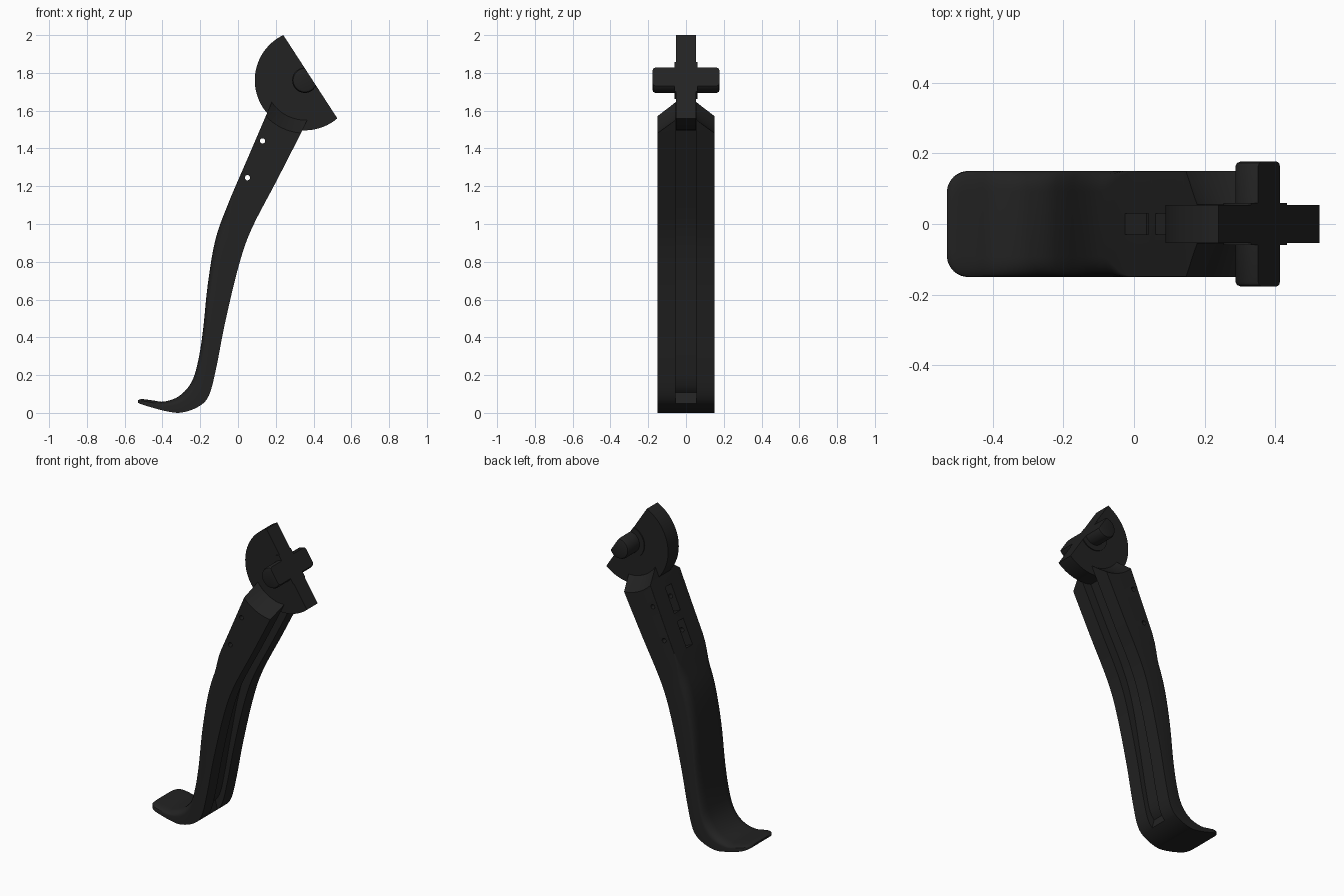
import bpy, bmesh, math
from mathutils import Vector, Matrix

if "Cube" in bpy.data.objects:
    bpy.data.objects.remove(bpy.data.objects["Cube"])

black = bpy.data.materials.new("matte black")
black.diffuse_color = (0.016, 0.016, 0.016, 1)
black.use_nodes = True
black.node_tree.nodes["Principled BSDF"].inputs["Base Color"].default_value = black.diffuse_color

PIVOT = Vector((0.354, 0, 1.761))
CHORD = Vector((0.24, 0, 2.0))
CHORD_N = Vector((0.839, 0, 0.544))


def finish(bm, name):
    bmesh.ops.recalc_face_normals(bm, faces=bm.faces)
    me = bpy.data.meshes.new(name)
    bm.to_mesh(me)
    bm.free()
    me.materials.append(black)
    ob = bpy.data.objects.new(name, me)
    bpy.context.collection.objects.link(ob)
    return ob


def loft(rings):
    """Skin closed rings of points and cap both ends."""
    bm = bmesh.new()
    vs = [[bm.verts.new(p) for p in r] for r in rings]
    n = len(vs[0])
    for a, b in zip(vs, vs[1:]):
        for i in range(n):
            j = (i + 1) % n
            bm.faces.new((a[i], a[j], b[j], b[i]))
    bm.faces.new(vs[0])
    bm.faces.new(vs[-1][::-1])
    return bm


def lathe(name, profile, centre=PIVOT, segs=64, clip=False):
    """Turn (y, radius) pairs about a y axis; optionally cut flat on the chord."""
    rings = []
    for y, r in profile:
        rings.append([centre + Vector((r * math.cos(a), y, r * math.sin(a)))
                      for a in (2 * math.pi * k / segs for k in range(segs))])
    bm = loft(rings)
    if clip:
        cut = bmesh.ops.bisect_plane(bm, geom=bm.verts[:] + bm.edges[:] + bm.faces[:],
                                     plane_co=CHORD, plane_no=CHORD_N, clear_outer=True)
        edges = [e for e in cut["geom_cut"] if isinstance(e, bmesh.types.BMEdge)]
        bmesh.ops.contextual_create(bm, geom=edges)
    return finish(bm, name)


def subtract(ob, cutters):
    bpy.context.view_layer.objects.active = ob
    for c in cutters:
        m = ob.modifiers.new("cut", "BOOLEAN")
        m.operation, m.solver, m.object = "DIFFERENCE", "EXACT", c
        bpy.ops.object.modifier_apply(modifier=m.name)
        bpy.data.objects.remove(c)


def smooth(ob):
    bpy.ops.object.select_all(action="DESELECT")
    ob.select_set(True)
    bpy.context.view_layer.objects.active = ob
    bpy.ops.object.shade_smooth_by_angle(angle=math.radians(30))


# Lever: upper-left and lower-right edge of each station (x, z, x, z), tip to top
STATIONS = [
    (-.53, .066, -.53, .054), (-.51, .073, -.51, .045), (-.45, .066, -.45, .027),
    (-.39, .06, -.385, .010), (-.31, .09, -.305, .001), (-.245, .165, -.215, .03),
    (-.21, .28, -.155, .09), (-.185, .44, -.115, .24), (-.16, .68, -.07, .47),
    (-.12, .915, 0, .765), (-.055, 1.10, .07, .97), (.05, 1.345, .205, 1.23),
    (.155, 1.59, .335, 1.485), (.185, 1.66, .38, 1.58)]


def station(u):
    """Catmull-Rom point along the station list."""
    last = len(STATIONS) - 1
    i = min(int(u), last - 1)
    t = u - i
    p = [STATIONS[max(0, min(last, i + k))] for k in (-1, 0, 1, 2)]
    return [0.5 * (2 * b + (c - a) * t + (2 * a - 5 * b + 4 * c - d) * t * t
                   + (3 * b - a - 3 * c + d) * t ** 3) for a, b, c, d in zip(*p)]


def lever_ring(u, groove):
    lx, lz, rx, rz = station(u)
    left, right = Vector((lx, 0, lz)), Vector((rx, 0, rz))
    thick = (right - left).length
    # rounded corners of the tip
    d = max(0, min(0.06, lx + 0.53))
    w = 0.09 + math.sqrt(max(0, 0.06 ** 2 - (0.06 - d) ** 2))
    # soft edges on the lower shank, crisp edges on the upper block
    soft = max(0, min(1, (10.3 - u) / 0.6))
    fy = 0.003 + 0.055 * soft
    fd = min(0.003 + 0.045 * soft, 0.45 * thick)
    pts = []
    for k in range(7):
        a = math.pi / 2 * k / 6
        pts.append((w - fy + fy * math.sin(a), fd - fd * math.cos(a)))
    g = 0.056
    deep = thick - (0.06 if groove else 0)
    half = pts + [(w, thick), (g, thick), (g, deep)]
    loop = half + [(-y, t) for y, t in reversed(half)]
    axis = (right - left).normalized()
    return [left + axis * t + Vector((0, y, 0)) for y, t in loop]


us = [0, .08, .2, .4, .6, .8] + [1 + k / 5 for k in range(61)]
GROOVE_START = 5.45
rings = [lever_ring(u, False) for u in us if u < GROOVE_START]
rings += [lever_ring(GROOVE_START, False), lever_ring(GROOVE_START + 0.004, True)]
rings += [lever_ring(u, True) for u in us if u > GROOVE_START + 0.01]
lever = finish(loft(rings), "lever")

# Conical relief around the pivot, two cross holes and two slots
cutters = [lathe("relief_cutter", [(-.2, .317), (-.055, .21), (.055, .21), (.2, .317)], segs=96)]
for x, z in ((.05, 1.245), (.13, 1.44)):
    cutters.append(lathe("hole_cutter", [(-.3, .014), (.3, .014)], Vector((x, 0, z)), 20))
tilt = math.atan2(.394, .919)
for x, z in ((.008, 1.247), (.093, 1.445)):
    bm = bmesh.new()
    bmesh.ops.create_cube(bm, size=1, matrix=Matrix.Translation((x, 0, z))
                          @ Matrix.Rotation(tilt, 4, "Y") @ Matrix.Diagonal((.13, .06, .165, 1)))
    cutters.append(finish(bm, "slot_cutter"))
subtract(lever, cutters)

# Half-round tab, thin boss and pivot pin, all cut flat on the same plane
tab = lathe("half_round_tab", [(-.054, .265), (.054, .265)], segs=128, clip=True)
boss = lathe("pin_boss", [(-.06, .1), (.06, .1)], clip=True)
pin = lathe("pivot_pin", [(-.177, .052), (-.173, .062), (-.163, .067),
                          (.163, .067), (.173, .062), (.177, .052)], clip=True)
for part in (lever, tab, boss, pin):
    smooth(part)
